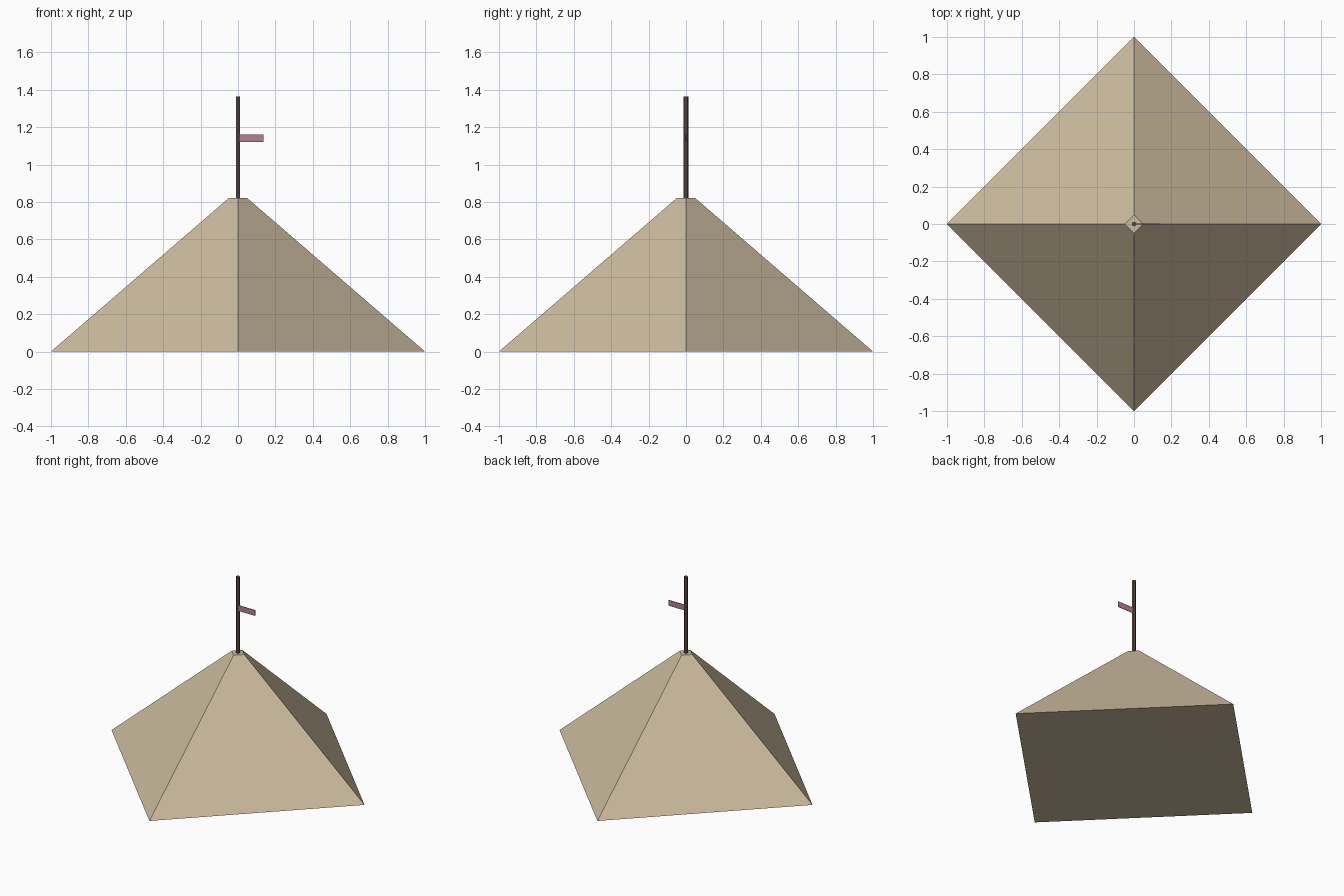
import bpy
from math import radians

if "Cube" in bpy.data.objects:
    bpy.data.objects.remove(bpy.data.objects["Cube"])


def paint(obj, name, rgb):
    mat = bpy.data.materials.new(name)
    mat.diffuse_color = (*rgb, 1)
    mat.use_nodes = True
    mat.node_tree.nodes["Principled BSDF"].inputs["Base Color"].default_value = mat.diffuse_color
    obj.data.materials.append(mat)


def prism(name, sides, r1, r2, z0, z1, turn=0):
    bpy.ops.mesh.primitive_cone_add(vertices=sides, radius1=r1, radius2=r2, depth=z1 - z0,
                                    location=(0, 0, (z0 + z1) / 2),
                                    rotation=(0, 0, radians(turn)))
    obj = bpy.context.object
    obj.name = name
    return obj


# Four-sided canvas with a small flat top, corners on the axes
tent = prism("tent_canvas", 4, 1.0, 0.05, 0, 0.82)
paint(tent, "canvas", (0.60, 0.50, 0.34))

# Slim pole above the peak
pole = prism("pole", 6, 0.0125, 0.0125, 0.815, 1.365)
paint(pole, "dark_wood", (0.13, 0.09, 0.07))

# Thin pennant pointing to +x
bpy.ops.mesh.primitive_cube_add(size=1, location=(0.07, 0, 1.14))
flag = bpy.context.object
flag.name = "flag"
flag.scale = (0.13, 0.004, 0.04)
paint(flag, "flag_cloth", (0.45, 0.22, 0.29))
